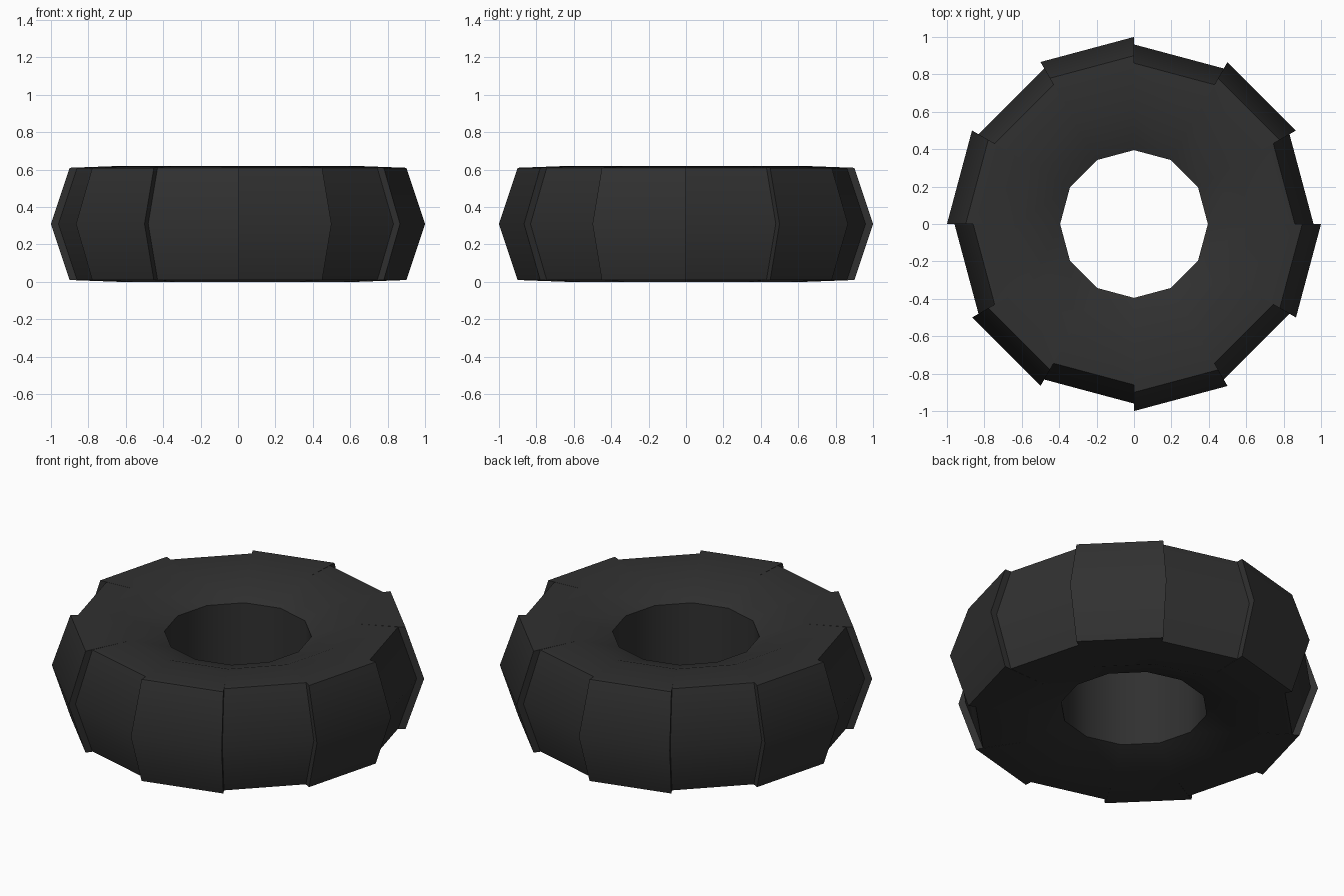
import bpy, bmesh
from math import cos, sin, radians

if "Cube" in bpy.data.objects:
    bpy.data.objects.remove(bpy.data.objects["Cube"])

SIDES = 12
MID = 0.31
HOLE_R, HOLE_Z = 0.395, 0.535     # inner lip
WALL_R, WALL_Z = 0.63, 0.62       # crown of the sidewall
RIM_Z = 0.61                      # tread shoulder height
HIGH, LOW, TAPER = 1.0, 0.96, 0.1 # alternating tread radii


def flip(z):
    return 2 * MID - z


def tread_profile(r):
    """Outer cross-section from the top sidewall to the bottom sidewall."""
    return [(WALL_R, WALL_Z), (r - TAPER, RIM_Z), (r, MID),
            (r - TAPER, flip(RIM_Z)), (WALL_R, flip(WALL_Z))]


inner = [(WALL_R, flip(WALL_Z)), (HOLE_R, flip(HOLE_Z)),
         (HOLE_R, HOLE_Z), (WALL_R, WALL_Z)]

bm = bmesh.new()


def at(p, k):
    a = radians(360 / SIDES * k)
    return bm.verts.new((p[0] * cos(a), p[0] * sin(a), p[1]))


def strip(profile, k):
    for p, q in zip(profile, profile[1:]):
        bm.faces.new([at(p, k), at(q, k), at(q, k + 1), at(p, k + 1)])


# tread blocks, sidewalls, hole and the radial steps between blocks
hi, lo = tread_profile(HIGH), tread_profile(LOW)
for k in range(SIDES):
    strip(hi if k % 2 else lo, k)
    strip(inner, k)
    for i in range(4):
        pts = [hi[i], hi[i + 1], lo[i + 1], lo[i]]
        pts = [p for j, p in enumerate(pts) if p not in pts[:j]]
        bm.faces.new([at(p, k) for p in pts])

bmesh.ops.remove_doubles(bm, verts=bm.verts, dist=0.0005)
bmesh.ops.recalc_face_normals(bm, faces=bm.faces)
mesh = bpy.data.meshes.new("tire")
bm.to_mesh(mesh)
bm.free()

tire = bpy.data.objects.new("tire", mesh)
bpy.context.collection.objects.link(tire)
rubber = bpy.data.materials.new("rubber")
rubber.diffuse_color = (0.03, 0.03, 0.03, 1)
rubber.use_nodes = True
rubber.node_tree.nodes["Principled BSDF"].inputs["Base Color"].default_value = rubber.diffuse_color
mesh.materials.append(rubber)

bpy.context.view_layer.objects.active = tire
tire.select_set(True)
bpy.ops.object.shade_smooth_by_angle(angle=radians(40))
